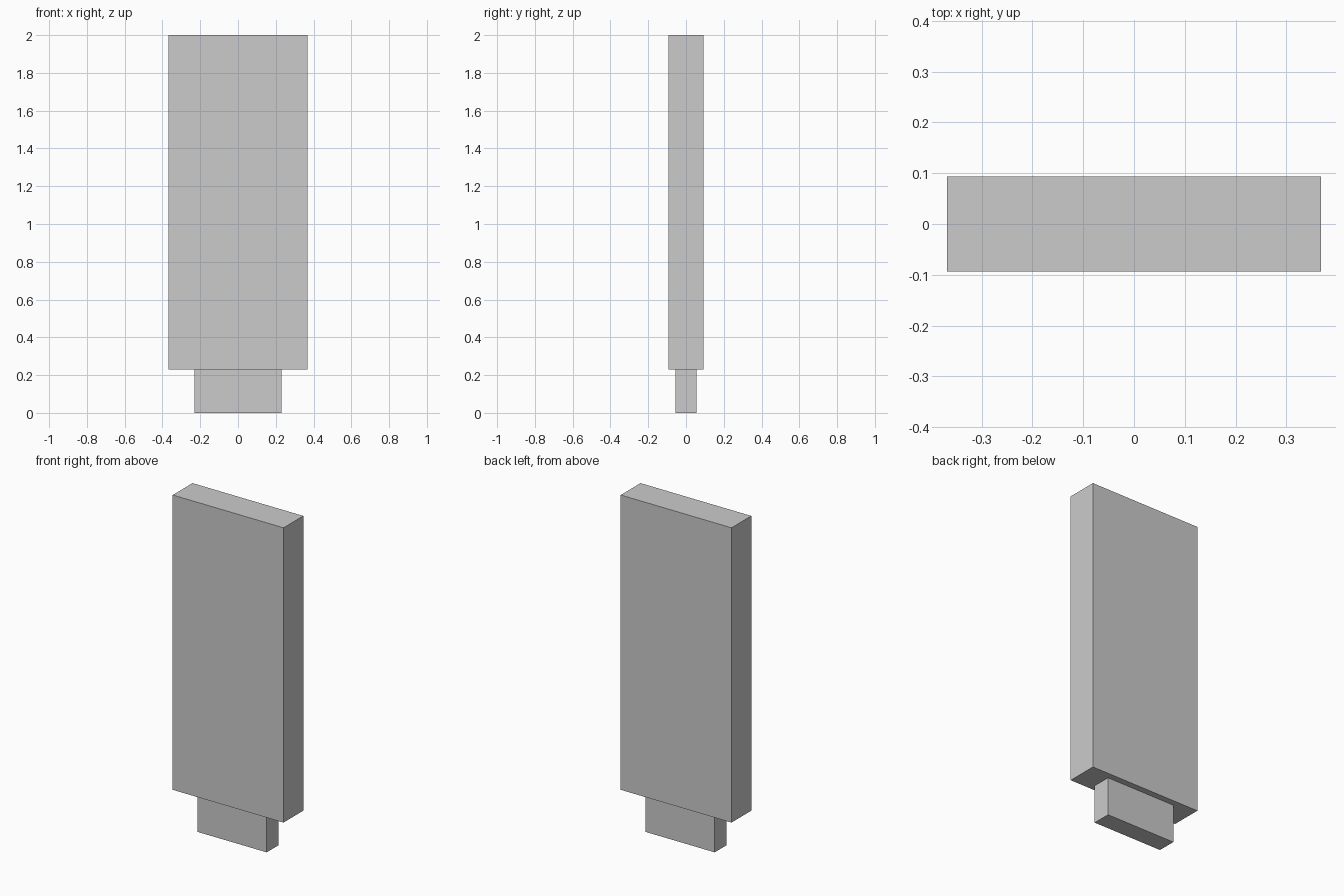
import bpy

if "Cube" in bpy.data.objects:
    bpy.data.objects.remove(bpy.data.objects["Cube"])


def box(name, width, depth, z_bottom, z_top):
    """Box centred on x and y, spanning the given heights."""
    bpy.ops.mesh.primitive_cube_add(size=1, location=(0, 0, (z_bottom + z_top) / 2))
    obj = bpy.context.object
    obj.name = name
    obj.scale = (width, depth, z_top - z_bottom)
    bpy.ops.object.transform_apply(location=False, rotation=False, scale=True)
    return obj


# Tall slab body
box("body", 0.736, 0.187, 0.23, 2.0)

# Narrow plug under the body
box("plug", 0.46, 0.112, 0.0, 0.23)
